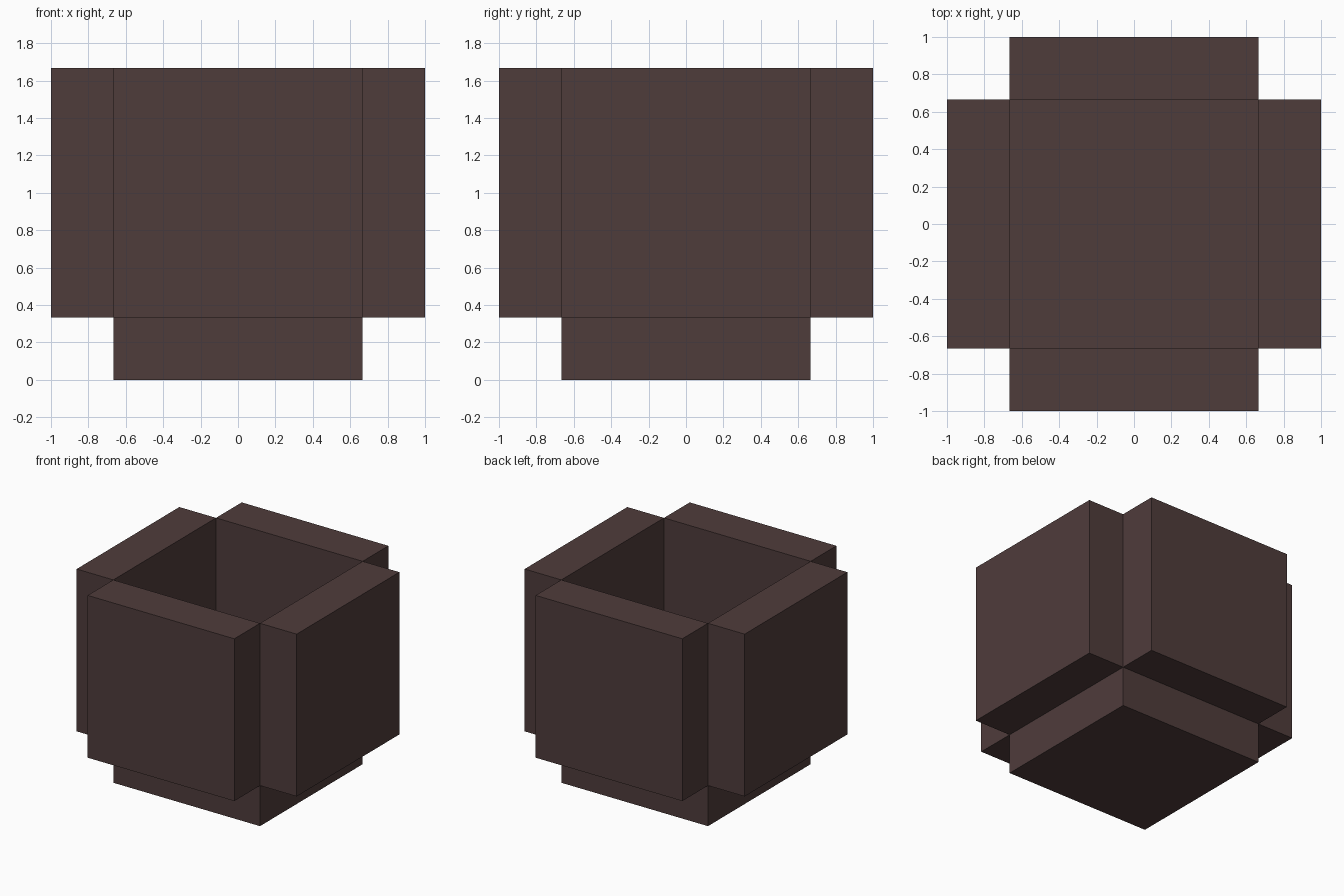
import bpy
import math
from mathutils import Matrix

if "Cube" in bpy.data.objects:
    bpy.data.objects.remove(bpy.data.objects["Cube"])

brown = bpy.data.materials.new("dark_brown")
brown.diffuse_color = (0.078, 0.045, 0.044, 1.0)
brown.use_nodes = True
brown.node_tree.nodes["Principled BSDF"].inputs["Base Color"].default_value = brown.diffuse_color

INNER = 2 / 3      # half width of the opening
THICK = 1 / 3      # thickness of walls and base
HEIGHT = 4 / 3     # wall height


def box(name, size, centre, angle=0.0):
    """Box of a given size, placed and then turned about the z axis."""
    bpy.ops.mesh.primitive_cube_add(size=1)
    ob = bpy.context.object
    ob.name = name
    ob.data.transform(Matrix.Rotation(angle, 4, 'Z')
                      @ Matrix.Translation(centre)
                      @ Matrix.Diagonal((*size, 1)))
    ob.data.materials.append(brown)
    return ob


# Base slab under the opening
box("base", (2 * INNER, 2 * INNER, THICK), (0, 0, THICK / 2))

# Four walls around the opening, meeting only at their inner corner edges
for i, side in enumerate(("front", "right", "back", "left")):
    box(side + "_wall", (2 * INNER, THICK, HEIGHT),
        (0, -INNER - THICK / 2, THICK + HEIGHT / 2), i * math.pi / 2)
